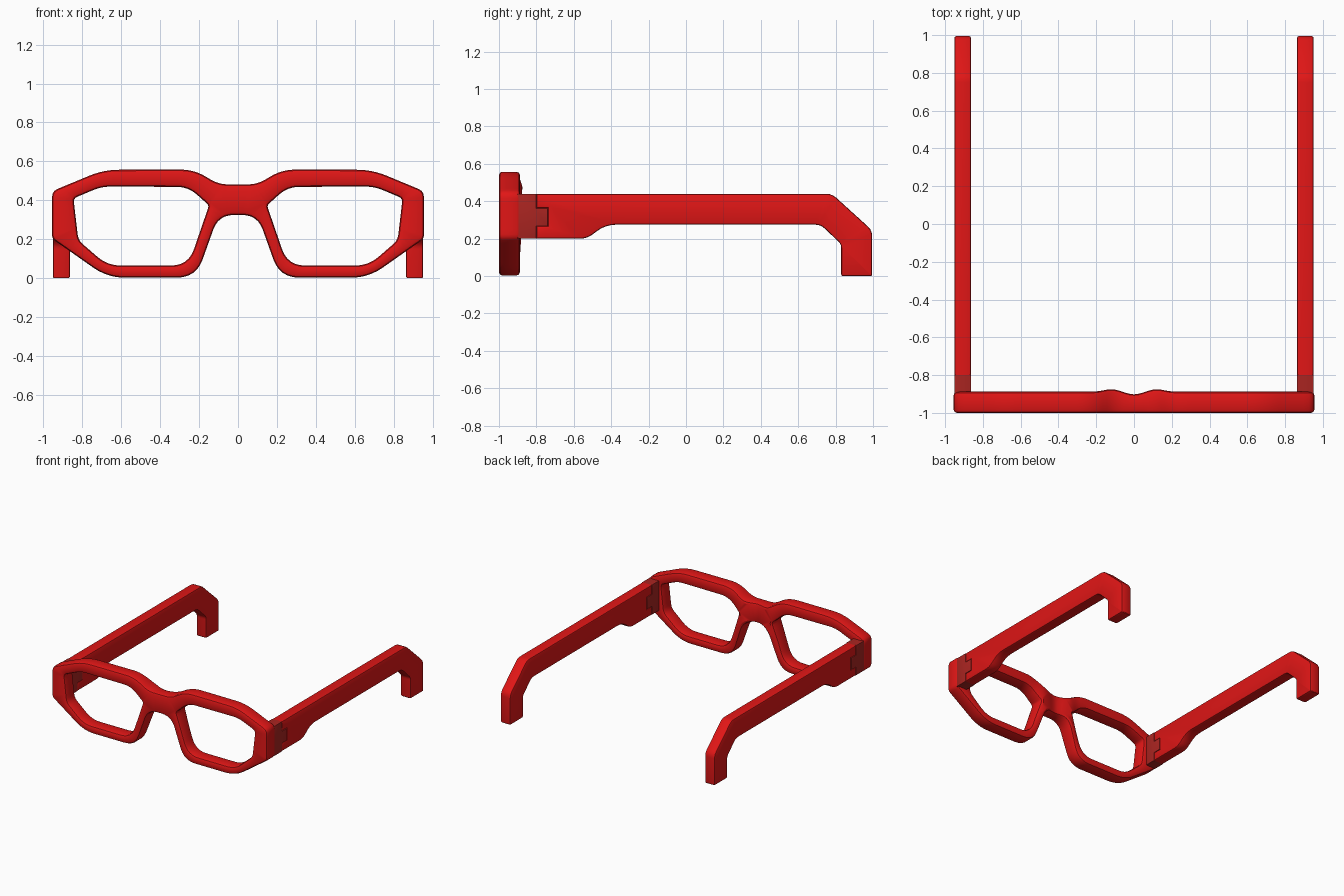
import bpy, bmesh, math
from mathutils import Vector

if "Cube" in bpy.data.objects:
    bpy.data.objects.remove(bpy.data.objects["Cube"])


def material(name, rgb):
    m = bpy.data.materials.new(name)
    m.diffuse_color = (*rgb, 1)
    m.use_nodes = True
    m.node_tree.nodes["Principled BSDF"].inputs["Base Color"].default_value = m.diffuse_color
    return m


RED = material("red_plastic", (0.75, 0.008, 0.008))
DARK = material("dark_red_hinge", (0.40, 0.018, 0.015))


def outline(pts, step=None):
    """Closed 2D loop with corners (u, v, tangent length) rounded off."""
    out, n = [], len(pts)
    for i, (u, v, t) in enumerate(pts):
        p = Vector((u, v))
        a = Vector(pts[i - 1][:2]) - p
        b = Vector(pts[(i + 1) % n][:2]) - p
        if t == 0:
            out.append(p)
            continue
        p0 = p + a.normalized() * min(t, a.length * 0.48)
        p1 = p + b.normalized() * min(t, b.length * 0.48)
        k = 6 if t > 0.03 else 3
        for j in range(k + 1):
            s = j / k
            out.append(p0 * (1 - s) ** 2 + p * 2 * s * (1 - s) + p1 * s * s)
    if step:
        fine = []
        for i, p in enumerate(out):
            q = out[(i + 1) % len(out)]
            m = max(1, math.ceil((q - p).length / step))
            fine += [p.lerp(q, j / m) for j in range(m)]
        out = fine
    return out


def area(loop):
    return sum(p.cross(loop[(i + 1) % len(loop)]) for i, p in enumerate(loop))


def inset(loop, d):
    """Mitred offset to the left of the walking direction."""
    out, n = [], len(loop)
    for i, p in enumerate(loop):
        e0 = (p - loop[i - 1]).normalized()
        e1 = (loop[(i + 1) % n] - p).normalized()
        n0, n1 = Vector((-e0.y, e0.x)), Vector((-e1.y, e1.x))
        out.append(p + (n0 + n1) * (d / max(0.3, 1 + n0.dot(n1))))
    return out


def slab(name, loops, w0, w1, b, place, mat, mirror=False, shape=None):
    """Plate between w0 and w1 with rounded edges; loops after the first are holes."""
    bm = bmesh.new()
    levels = [(b, w0), (b * 0.3, w0 + b * 0.3), (0, w0 + b),
              (0, w1 - b), (b * 0.3, w1 - b * 0.3), (b, w1)]
    caps = ([], [])
    for k, loop in enumerate(loops):
        if (area(loop) > 0) != (k == 0):
            loop = loop[::-1]
        rings = [[bm.verts.new(place(p.x, p.y, w)) for p in inset(loop, d)]
                 for d, w in levels]
        n = len(loop)
        for r, s in zip(rings, rings[1:]):
            for i in range(n):
                j = (i + 1) % n
                bm.faces.new((r[i], r[j], s[j], s[i]))
        for cap, r in zip(caps, (rings[0], rings[-1])):
            cap += [bm.edges.get((r[i], r[(i + 1) % n])) for i in range(n)]
    for cap in caps:
        bmesh.ops.triangle_fill(bm, edges=cap, use_beauty=True)
    if shape:
        for v in bm.verts:
            shape(v.co)
    bmesh.ops.recalc_face_normals(bm, faces=bm.faces[:])
    me = bpy.data.meshes.new(name)
    bm.to_mesh(me)
    bm.free()
    me.materials.append(mat)
    ob = bpy.data.objects.new(name, me)
    bpy.context.collection.objects.link(ob)
    bpy.ops.object.select_all(action='DESELECT')
    ob.select_set(True)
    bpy.context.view_layer.objects.active = ob
    bpy.ops.object.shade_smooth_by_angle(angle=math.radians(28))
    if mirror:
        ob.modifiers.new("other_side", 'MIRROR')
    return ob


def front_plane(u, v, w):
    return (u, w, v)


def side_plane(u, v, w):
    return (w, u, v)


def flip(pts):
    return [(-u, v, t) for u, v, t in reversed(pts)]


# Front frame: outer outline and two lens openings
half = [(0.10, 0.482, 0.05), (0.225, 0.558, 0.07), (0.69, 0.557, 0.08),
        (0.955, 0.447, 0.03), (0.955, 0.203, 0.02), (0.67, 0.003, 0.09),
        (0.215, 0.003, 0.10), (0.10, 0.325, 0.08)]
lens = [(0.149, 0.374, 0.015), (0.255, 0.469, 0.06), (0.70, 0.471, 0.05),
        (0.845, 0.41, 0.02), (0.82, 0.195, 0.03), (0.67, 0.065, 0.07),
        (0.255, 0.065, 0.09)]


def ease(x):
    return x * x * (3 - 2 * x)


def nose_shape(co):
    """Hollow behind the bridge with a soft nose pad on each side."""
    x = abs(co.x)
    if co.y > -0.93 and x < 0.21:
        if x < 0.12:
            co.y += -0.014 + 0.027 * ease(x / 0.12)
        else:
            co.y += 0.013 * (1 - ease((x - 0.12) / 0.09))


slab("front_frame", [outline(half + flip(half), 0.03), outline(lens, 0.03),
                     outline(flip(lens), 0.03)],
     -1.0, -0.888, 0.018, front_plane, RED, shape=nose_shape)

# Temple arms with bent ear hooks and a slot for the hinge tongue
arm = [(-0.80, 0.44, 0), (0.78, 0.44, 0.03), (0.995, 0.245, 0.03),
       (0.995, 0.0, 0.01), (0.83, 0.0, 0.01), (0.83, 0.17, 0.02),
       (0.72, 0.275, 0.03), (-0.43, 0.275, 0.06), (-0.53, 0.2, 0.04),
       (-0.80, 0.2, 0), (-0.80, 0.267, 0), (-0.738, 0.267, 0),
       (-0.738, 0.363, 0), (-0.80, 0.363, 0)]
slab("temple_arm", [outline(arm)], 0.863, 0.951, 0.010, side_plane, RED, True)

# Hinge blocks with a tongue reaching into the arm
hinge = [(-0.90, 0.44, 0), (-0.80, 0.44, 0), (-0.80, 0.363, 0),
         (-0.738, 0.363, 0), (-0.738, 0.267, 0), (-0.80, 0.267, 0),
         (-0.80, 0.2, 0), (-0.90, 0.2, 0)]
slab("hinge", [outline(hinge)], 0.863, 0.951, 0.004, side_plane, DARK, True)
